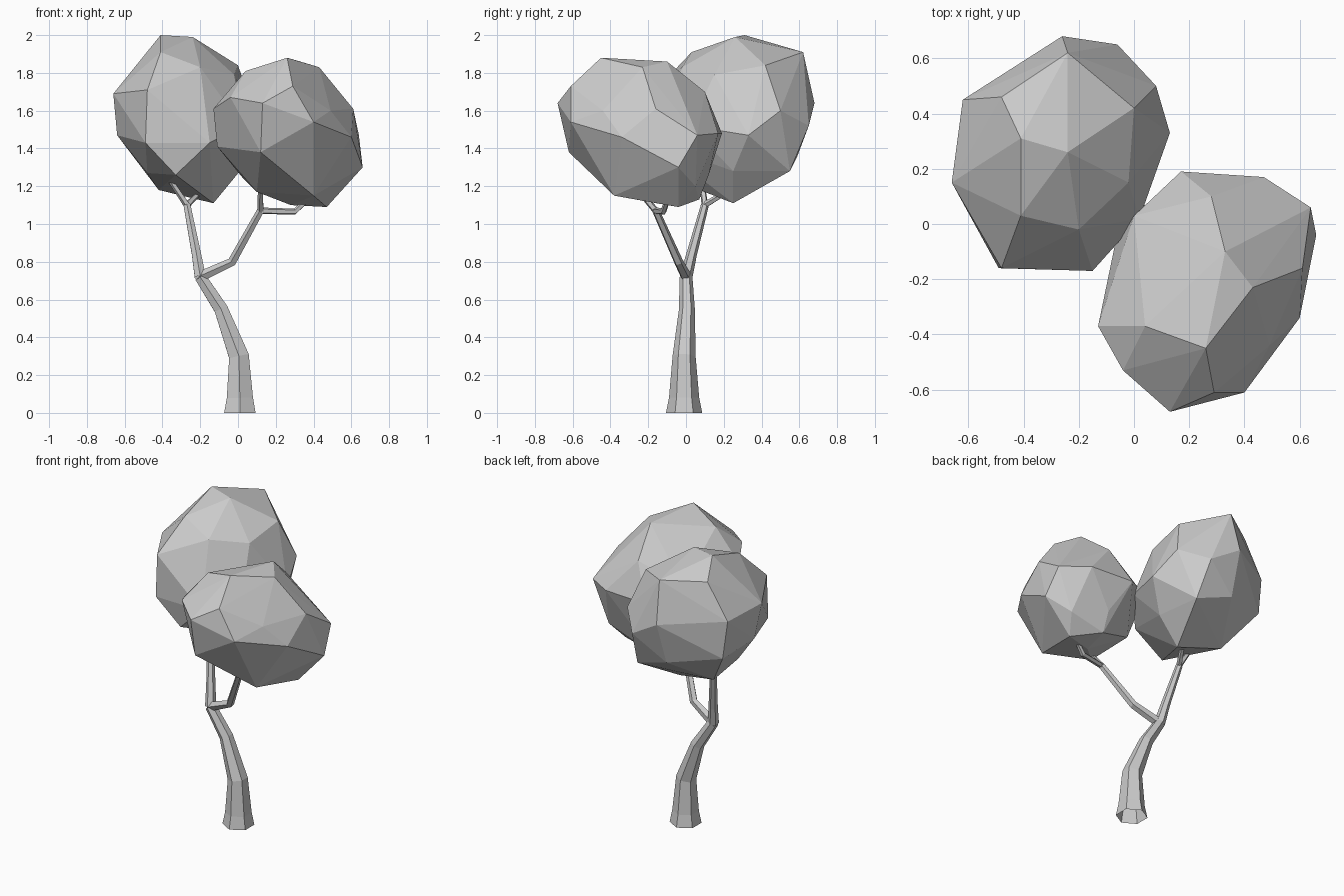
import bpy
import bmesh
import math
from mathutils import Vector

default_cube = bpy.data.objects.get("Cube")
if default_cube:
    bpy.data.objects.remove(default_cube, do_unlink=True)

# One plain colour for the whole tree
grey = bpy.data.materials.new("plain_grey")
grey.use_nodes = True
colour = (0.6, 0.6, 0.6, 1)
grey.diffuse_color = colour
grey.node_tree.nodes["Principled BSDF"].inputs["Base Color"].default_value = colour


def finish(name, bm):
    """Turn a bmesh into a flat shaded, named object."""
    bmesh.ops.recalc_face_normals(bm, faces=bm.faces)
    mesh = bpy.data.meshes.new(name)
    bm.to_mesh(mesh)
    bm.free()
    mesh.materials.append(grey)
    obj = bpy.data.objects.new(name, mesh)
    bpy.context.scene.collection.objects.link(obj)
    return obj


def limb(name, path, radii, sides=6):
    """Sweep a tapering polygon along a path; the lower end stays open."""
    points = [Vector(p) for p in path]
    up = Vector((0, 0, 1))
    bm = bmesh.new()
    rings = []
    for i, (point, radius) in enumerate(zip(points, radii)):
        before = points[max(i - 1, 0)]
        after = points[min(i + 1, len(points) - 1)]
        turn = up.rotation_difference((after - before).normalized())
        ring = []
        for k in range(sides):
            angle = math.tau * (k + 0.5) / sides
            offset = Vector((math.cos(angle), math.sin(angle), 0)) * radius
            ring.append(bm.verts.new(point + turn @ offset))
        rings.append(ring)
    for low, high in zip(rings, rings[1:]):
        for k in range(sides):
            n = (k + 1) % sides
            bm.faces.new((low[k], low[n], high[n], high[k]))
    bm.faces.new(rings[-1])
    return finish(name, bm)


def foliage(name, *layers):
    """Wrap a faceted convex skin around a few corner points per layer."""
    bm = bmesh.new()
    for layer in layers:
        for corner in layer:
            bm.verts.new(corner)
    hull = bmesh.ops.convex_hull(bm, input=bm.verts[:])
    inside = [v for v in hull["geom_interior"] if isinstance(v, bmesh.types.BMVert)]
    bmesh.ops.delete(bm, geom=inside, context="VERTS")
    return finish(name, bm)


# Trunk with a flared foot, leaning towards the fork
fork = (-.2, 0, .72)
limb("trunk",
     [(.01, -.01, 0), (.01, -.01, .08), (.005, -.01, .3), (-.09, .005, .55), fork],
     [.096, .08, .061, .042, .034])

# Two main branches
back_knee = (-.27, .1, 1.1)
front_knee = (.12, -.16, 1.07)
limb("back_branch", [fork, (-.22, .03, .84), back_knee], [.034, .028, .021])
limb("front_branch", [fork, (-.03, -.04, .8), front_knee], [.03, .025, .02], 5)

# Twigs reaching into the foliage
limb("back_twig_outer", [back_knee, (-.37, .08, 1.25)], [.018, .014], 5)
limb("back_twig_inner", [back_knee, (-.21, .2, 1.16)], [.018, .014], 5)
limb("front_twig_outer", [front_knee, (.3, -.12, 1.065), (.36, -.1, 1.12)], [.018, .017, .014], 5)
limb("front_twig_inner", [front_knee, (.12, -.27, 1.2)], [.018, .014], 5)

# Taller foliage mass at the back right
foliage(
    "back_foliage",
    # crown
    [(-.41, .31, 2), (-.24, .26, 1.99), (-.24, .62, 1.91), (-.48, .46, 1.9),
     (-.41, .03, 1.91), (-.2, -.02, 1.83), (0, .42, 1.84), (-.02, .15, 1.79)],
    # widest band
    [(-.48, -.16, 1.71), (-.66, .15, 1.69), (-.62, .45, 1.67),
     (-.26, .68, 1.64), (-.06, .65, 1.52), (.08, .5, 1.6), (.13, .33, 1.47),
     (.02, .02, 1.52)],
    # lower band
    [(-.15, -.17, 1.43), (-.49, -.16, 1.43), (-.64, .2, 1.47), (-.59, .46, 1.42),
     (-.27, .59, 1.36)],
    # underside
    [(-.48, .14, 1.27), (-.33, -.13, 1.26), (-.03, .55, 1.28), (.01, .25, 1.28),
     (-.13, .25, 1.11), (-.42, .31, 1.18)],
)

# Wider foliage mass at the front left
foliage(
    "front_foliage",
    # crown
    [(.26, -.45, 1.88), (.33, -.1, 1.86), (.43, -.23, 1.83), (.04, -.37, 1.81),
     (.28, .1, 1.7), (.29, -.61, 1.73)],
    # widest band
    [(.13, -.68, 1.64), (-.04, -.53, 1.67), (-.13, -.37, 1.61), (.61, -.16, 1.61),
     (.49, -.44, 1.6), (.4, -.61, 1.54), (.6, -.34, 1.46), (.64, .06, 1.47),
     (.47, .17, 1.48), (.17, .19, 1.48), (0, .03, 1.58)],
    # lower band
    [(-.11, -.3, 1.41), (-.07, -.08, 1.42), (.12, -.62, 1.38), (.66, -.04, 1.3),
     (.3, .12, 1.26)],
    # underside
    [(.1, -.28, 1.17), (.4, -.38, 1.15), (.47, -.04, 1.09), (.28, -.1, 1.1),
     (.3, .07, 1.13), (.53, .05, 1.2), (.02, -.04, 1.25)],
)
